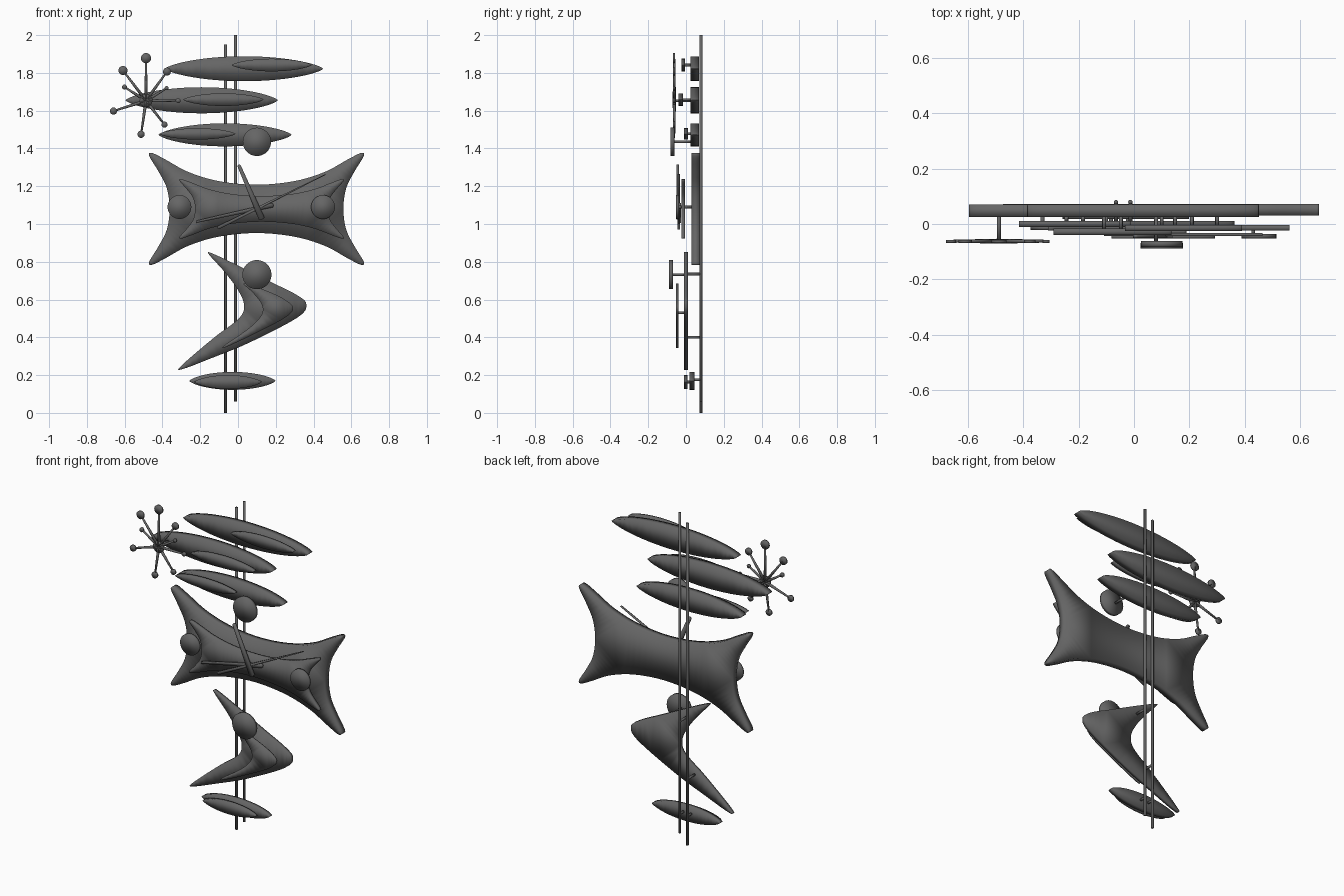
import bpy
import bmesh
import math
from mathutils import Vector, Matrix

default_cube = bpy.data.objects.get("Cube")
if default_cube:
    bpy.data.objects.remove(default_cube, do_unlink=True)

grey = bpy.data.materials.new("mid grey")
grey.use_nodes = True
tone = (0.13, 0.13, 0.13, 1)
grey.diffuse_color = tone
grey.node_tree.nodes["Principled BSDF"].inputs["Base Color"].default_value = tone


def finish(bm, name):
    """Turn a bmesh into a smooth grey object."""
    bmesh.ops.recalc_face_normals(bm, faces=bm.faces)
    mesh = bpy.data.meshes.new(name)
    bm.to_mesh(mesh)
    bm.free()
    mesh.materials.append(grey)
    mesh.shade_smooth()
    obj = bpy.data.objects.new(name, mesh)
    bpy.context.collection.objects.link(obj)
    return obj


def plate(name, outline, front, back):
    """Extrude an (x, z) outline from the front depth to the back depth."""
    bm = bmesh.new()
    face = bm.faces.new([bm.verts.new((x, front, z)) for x, z in outline])
    extruded = bmesh.ops.extrude_face_region(bm, geom=[face], use_keep_orig=True)
    moved = [v for v in extruded["geom"] if isinstance(v, bmesh.types.BMVert)]
    bmesh.ops.translate(bm, vec=(0, back - front, 0), verts=moved)
    bmesh.ops.triangulate(bm, faces=[f for f in bm.faces if len(f.verts) > 4])
    return finish(bm, name)


def smooth_loop(points, steps=5):
    """Closed Catmull-Rom curve through the points."""
    pts = [Vector(p) for p in points]
    n = len(pts)
    loop = []
    for i in range(n):
        a, b, c, d = (pts[(i + k) % n] for k in (-1, 0, 1, 2))
        for s in range(steps):
            t = s / steps
            loop.append(b + (c - a) * t / 2
                        + (a * 2 - b * 5 + c * 4 - d) * t * t / 2
                        + (b * 3 - a - c * 3 + d) * t ** 3 / 2)
    return loop


def lens(left, right, low, high, count=64):
    """Long leaf outline with blunt tips."""
    cx, cz = (left + right) / 2, (low + high) / 2
    loop = []
    for i in range(count):
        a = math.tau * i / count
        rise = math.copysign(abs(math.sin(a)) ** 1.4, math.sin(a))
        loop.append((cx + (right - left) / 2 * math.cos(a), cz + (high - low) / 2 * rise))
    return loop


def hourglass(cx, cz, sx, sz):
    """Four-cornered outline with concave sides, mirrored from one quarter."""
    quarter = [(0, .128), (.2, .147), (.36, .195), (.48, .26), (.553, .296),
               (.568, .28), (.52, .2), (.475, .11), (.46, 0)]
    half = quarter + [(x, -z) for x, z in quarter[-2::-1]]
    whole = half + [(-x, z) for x, z in half[-2:0:-1]]
    return smooth_loop([(cx + x * sx, cz + z * sz) for x, z in whole])


def disc(name, x, z, radius, front, back, sides=40):
    angles = [math.tau * i / sides for i in range(sides)]
    return plate(name, [(x + radius * math.cos(a), z + radius * math.sin(a)) for a in angles],
                 front, back)


def rod(name, start, end, r1, r2=None, sides=16):
    """Round bar between two points."""
    start, end = Vector(start), Vector(end)
    axis = end - start
    bm = bmesh.new()
    turn = axis.to_track_quat('Z', 'Y').to_matrix().to_4x4()
    bmesh.ops.create_cone(bm, cap_ends=True, segments=sides, radius1=r1, radius2=r2 or r1,
                          depth=axis.length,
                          matrix=Matrix.Translation((start + end) / 2) @ turn)
    return finish(bm, name)


def post(name, x, z, front, back):
    return rod(name, (x, front, z), (x, back, z), .007)


# Upright rods
rod("left_upright", (-.013, .079, .06), (-.013, .079, 2), .008)
rod("right_upright", (-.065, .079, 0), (-.065, .079, 1.95), .008)

# Leaf plates, each with a smaller leaf standing in front on two posts
leaves = [
    ("top", (-.385, .45, 1.756, 1.888), .025, .07, (-.033, .39, 1.808, 1.875), -.025, -.004),
    ("upper", (-.595, .21, 1.586, 1.724), .025, .07, (-.29, .135, 1.625, 1.692), -.04, -.017),
    ("lower", (-.42, .283, 1.411, 1.533), .025, .07, (-.415, -.013, 1.447, 1.507), -.01, .011),
    ("bottom", (-.257, .198, .122, .217), .018, .044, (-.23, .125, .127, .2), -.01, .007),
]
for name, big, front, back, small, small_front, small_back in leaves:
    plate(name + "_leaf", lens(*big), front, back)
    plate(name + "_small_leaf", lens(*small), small_front, small_back)
    middle, height = (small[0] + small[1]) / 2, (small[2] + small[3]) / 2
    for shift in (-.03, .03):
        post(name + "_leaf_post", middle + shift, height, small_back, front)
for x in (-.065, -.013):
    post("bottom_leaf_mount", x, .175, .044, .079)

# Hourglass panel with its inner panel
plate("hourglass_panel", hourglass(.098, 1.08, 1, 1), .03, .073)
plate("inner_hourglass", hourglass(.125, 1.08, .765, .53), -.024, -.004)
for x in (-.1, .1, .3):
    post("hourglass_post", x, 1.09, -.004, .03)

# Round discs on posts
for name, x, z, radius, front, back, reach in [
        ("upper_disc", .1, 1.435, .075, -.083, -.062, .03),
        ("lower_disc", .1, .732, .077, -.089, -.068, 0),
        ("right_panel_disc", -.31, 1.09, .063, -.022, -.006, .03),
        ("left_panel_disc", .45, 1.09, .063, -.052, -.036, -.02)]:
    disc(name, x, z, radius, front, back)
    post(name + "_post", x - .02, z, back, reach)

# Crossed sticks, cut as thin tapered strips
for name, a, b, w1, w2, front in [
        ("steep_stick", (.005, 1.31), (.125, 1.03), .009, .016, -.05),
        ("long_stick", (-.105, .98), (.463, 1.262), .009, .002, -.044),
        ("flat_stick", (-.22, 1.012), (.183, 1.1), .006, .012, -.038)]:
    a, b = Vector(a), Vector(b)
    side = (b - a).orthogonal().normalized()
    tip = (b - a).normalized()
    plate(name, [a + side * w1, a - tip * w1 / 2, a - side * w1,
                 b - side * w2, b + tip * w2 / 2, b + side * w2], front, front + .012)
post("stick_post", .1, 1.09, -.04, -.02)

# Boomerang with its inner boomerang
plate("boomerang", smooth_loop([
    (-.153, .838), (-.138, .845), (0, .78), (.17, .695), (.31, .625), (.362, .575),
    (.315, .505), (.06, .372), (-.14, .29), (-.29, .233), (-.302, .248), (-.125, .4),
    (.005, .5), (.032, .57), (0, .65), (-.07, .745)]), -.01, .011)
plate("inner_boomerang", smooth_loop([
    (.03, .685), (.13, .655), (.24, .605), (.292, .557), (.25, .505), (.1, .425),
    (-.06, .35), (-.068, .36), (.06, .45), (.125, .52), (.125, .575), (.08, .635)]), -.053, -.041)
post("inner_boomerang_post", .17, .53, -.041, -.01)
post("boomerang_low_mount", -.065, .4, .011, .079)
post("boomerang_high_mount", -.013, .735, .011, .079)

# Starburst with flat round tips
hub = Vector((-.487, 1.653))
disc("starburst_hub", *hub, .034, -.07, -.056)
for dx, dz, radius in [(0, .225, .027), (-.122, .16, .024), (-.114, .072, .013),
                       (-.172, -.055, .019), (-.026, -.178, .019), (.098, -.127, .016),
                       (.17, 0, .013), (.109, .066, .011), (.111, .154, .021)]:
    disc("starburst_tip", hub.x + dx, hub.y + dz, radius, -.068, -.057, 24)
    rod("starburst_arm", (hub.x, -.062, hub.y), (hub.x + dx, -.062, hub.y + dz), .009, .005)
post("starburst_post", hub.x, hub.y, -.057, .03)
